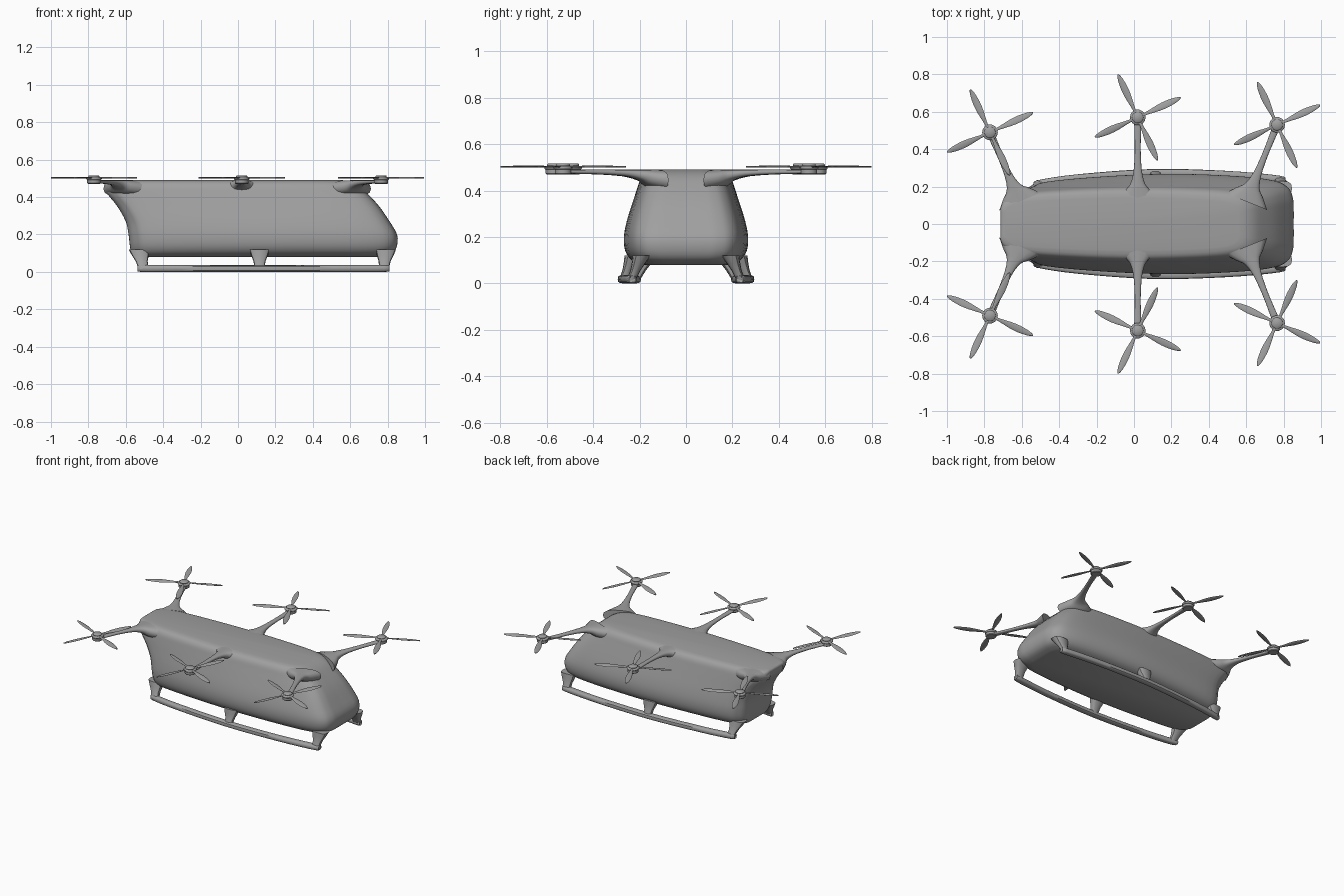
import bpy, bmesh, math
from mathutils import Vector

if "Cube" in bpy.data.objects:
    bpy.data.objects.remove(bpy.data.objects["Cube"])

GREY = bpy.data.materials.new("matte grey")
GREY.diffuse_color = (0.35, 0.35, 0.35, 1)
GREY.use_nodes = True
GREY.node_tree.nodes["Principled BSDF"].inputs["Base Color"].default_value = GREY.diffuse_color
Z = Vector((0, 0, 1))


def ring(c, a, b, n=16, power=1.0):
    """Superellipse around c with half axes a and b."""
    pts = []
    for i in range(n):
        t = 2 * math.pi * i / n
        co, si = math.cos(t), math.sin(t)
        pts.append(Vector(c) + Vector(a) * math.copysign(abs(co) ** power, co)
                   + Vector(b) * math.copysign(abs(si) ** power, si))
    return pts


def loft(name, shells, angle=40):
    """Skin each list of rings into a capped shell, all in one object."""
    bm = bmesh.new()
    for rings in shells:
        vs = [[bm.verts.new(p) for p in r] for r in rings]
        n = len(vs[0])
        for r0, r1 in zip(vs, vs[1:]):
            for i in range(n):
                j = (i + 1) % n
                bm.faces.new((r0[i], r0[j], r1[j], r1[i]))
        bm.faces.new(vs[0][::-1])
        bm.faces.new(vs[-1])
    bmesh.ops.recalc_face_normals(bm, faces=bm.faces)
    me = bpy.data.meshes.new(name)
    bm.to_mesh(me)
    bm.free()
    me.materials.append(GREY)
    ob = bpy.data.objects.new(name, me)
    bpy.context.collection.objects.link(ob)
    bpy.ops.object.select_all(action='DESELECT')
    ob.select_set(True)
    bpy.context.view_layer.objects.active = ob
    bpy.ops.object.shade_smooth_by_angle(angle=math.radians(angle))
    return ob


def spline(rows, steps):
    """Catmull-Rom interpolation through tuples of any length."""
    out = []
    for k in range(len(rows) - 1):
        p = [rows[max(0, min(len(rows) - 1, k + d))] for d in (-1, 0, 1, 2)]
        for s in range(steps):
            t = s / steps
            out.append(tuple(0.5 * (2 * b + (c - a) * t + (2 * a - 5 * b + 4 * c - d) * t * t
                                    + (3 * b - a - 3 * c + d) * t ** 3)
                             for a, b, c, d in zip(*p)))
    return out + [tuple(rows[-1])]


# Hull: stacked plan outlines (z, front x, rear x, half width)
outline = spline([(0, 0), (0, .3), (.003, .52), (.025, .7), (.08, .84), (.3, .95), (.55, 1),
                  (.8, .95), (.93, .86), (.98, .72), (.997, .52), (1, .3), (1, 0)], 4)
levels = spline([(.08, -.56, .77, .19), (.10, -.57, .825, .235), (.14, -.578, .85, .262),
                 (.20, -.585, .85, .268), (.27, -.60, .81, .255), (.35, -.645, .755, .23),
                 (.42, -.70, .69, .207), (.46, -.713, .645, .193), (.482, -.71, .60, .172),
                 (.49, -.69, .56, .14)], 3)
hull = []
for z, x0, x1, w in levels:
    half = [(x0 + (x1 - x0) * t, w * f) for t, f in outline]
    hull.append([Vector((x, y, z)) for x, y in half]
                + [Vector((x, -y, z)) for x, y in half[-2:0:-1]])
loft("hull", [hull], 50)

# Arm sections: position along arm, half width, thickness
ARM = spline([(0, .12, .09), (.12, .075, .07), (.2, .042, .046), (.35, .023, .028),
              (.6, .016, .02), (.85, .018, .018), (1, .02, .016)], 3)
BLADE = spline([(.02, .007), (.06, .009), (.12, .017), (.17, .019), (.22, .014),
                (.245, .007), (.253, .002)], 2)
PAIRS = {"front": ((-.61, .12), (-.77, .49)),
         "middle": ((.02, .12), (.02, .57)),
         "rear": ((.60, .12), (.765, .53))}


def disc(x, y, r, z0, z1, bevel=.004):
    return [ring((x, y, z), (rr, 0, 0), (0, rr, 0), 14)
            for z, rr in ((z0, r - bevel), (z0 + bevel, r), (z1 - bevel, r), (z1, r - bevel))]


for side, s in (("right", -1), ("left", 1)):
    for place, (root, hub) in PAIRS.items():
        # Flared arm growing out of the hull's top edge
        p0 = Vector((root[0], s * root[1], 0))
        p1 = Vector((hub[0], s * hub[1], 0))
        d = (p1 - p0).normalized()
        across = d.cross(Z)
        rings = [ring(p0.lerp(p1, t) + Z * (.49 - h / 2), across * w, Z * h / 2, 16, .8)
                 for t, w, h in ARM]
        loft(f"{place}_{side}_arm", [rings])

        # Motor pod under the rotor
        x, y = p1.x, p1.y
        loft(f"{place}_{side}_motor", [disc(x, y, .036, .47, .494)])

        # Four-blade rotor with hub
        shells = [disc(x, y, .042, .492, .506), disc(x, y, .03, .504, .516)]
        for k in range(4):
            a = s * math.radians(24.7 + 90 * k)
            d = Vector((math.cos(a), math.sin(a), 0))
            side_dir = d.cross(Z) * s
            flat = (side_dir + Z * .15).normalized()
            shells.append([ring(Vector((x, y, .503)) + d * r, flat * w,
                                d.cross(flat) * .0035, 10) for r, w in BLADE])
        loft(f"{place}_{side}_rotor", shells, 50)

    # Bowed landing rail
    rail = spline([(-.535, .205, .008, .01), (-.515, .215, .019, .018), (-.3, .244, .022, .018),
                   (.1, .271, .023, .018), (.5, .262, .022, .018), (.78, .236, .022, .018),
                   (.805, .228, .01, .012)], 4)
    loft(f"{side}_rail", [[ring((x, s * y, .018), (0, w, 0), (0, 0, h), 12, .7)
                           for x, y, w, h in rail]])

    # Struts: x and y at hull, x and y at rail
    for place, xa, ya, xb, yb in (("front", -.53, .16, -.505, .217),
                                  ("middle", .115, .225, .115, .27),
                                  ("rear", .79, .19, .78, .236)):
        rings = []
        for t, hx, hy in ((0, .055, .04), (.3, .045, .03), (.6, .032, .022), (1, .026, .019)):
            c = (xa + (xb - xa) * t, s * (ya + (yb - ya) * t), .12 - .105 * t)
            rings.append(ring(c, (hx, 0, 0), (0, hy, 0), 12, .7))
        loft(f"{place}_{side}_strut", [rings])
